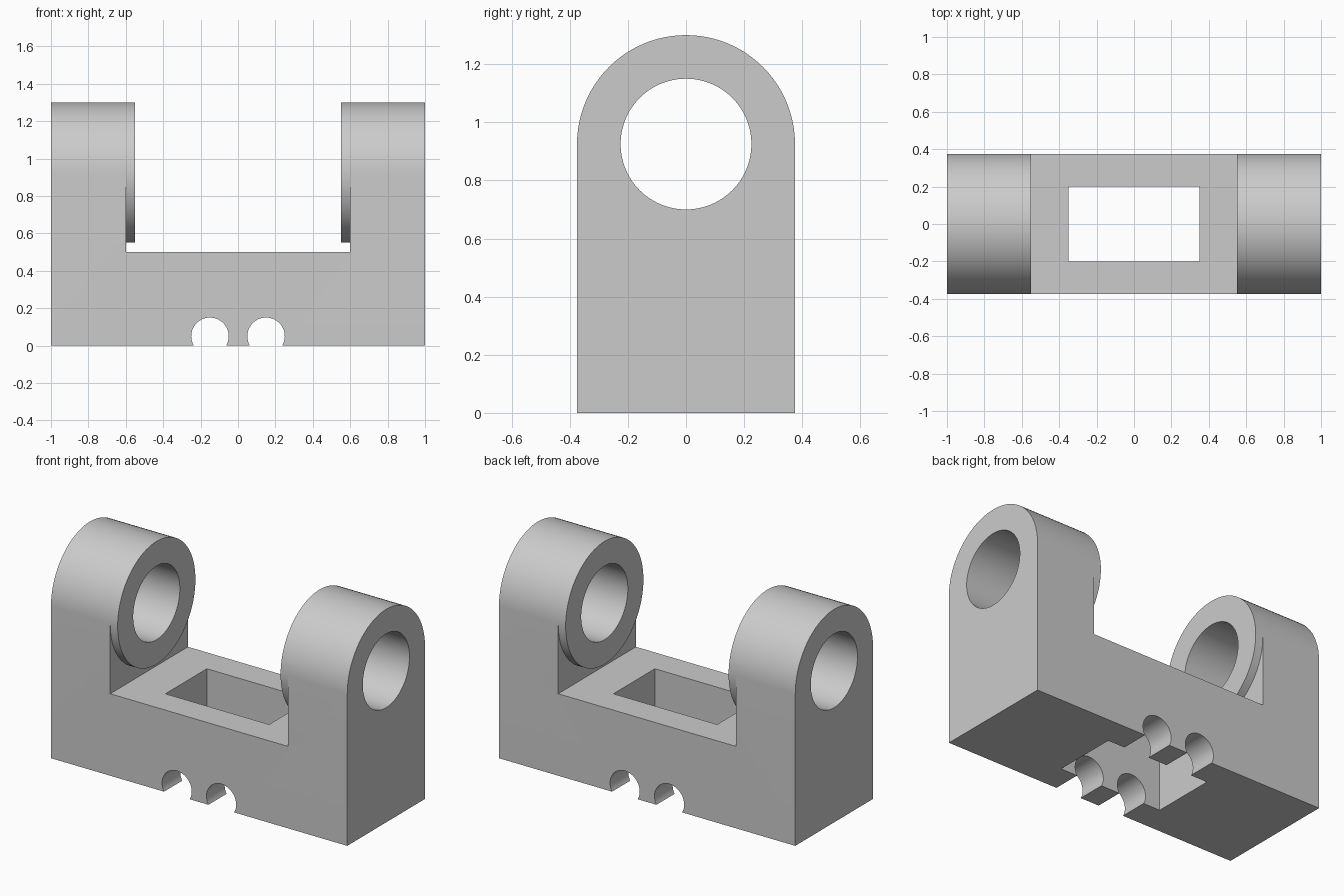
import bpy, bmesh, math

if "Cube" in bpy.data.objects:
    bpy.data.objects.remove(bpy.data.objects["Cube"], do_unlink=True)

HALF_DEPTH = 0.375
AXLE_Z = 0.925
BORE = 0.225
SIDES = 96

grey = bpy.data.materials.new("light_grey")
grey.use_nodes = True
colour = (0.6, 0.6, 0.6, 1)
grey.diffuse_color = colour
grey.node_tree.nodes["Principled BSDF"].inputs["Base Color"].default_value = colour


def arc(cx, cz, r, start, end, n):
    steps = [start + (end - start) * i / n for i in range(n + 1)]
    return [(cx + r * math.cos(a), cz + r * math.sin(a)) for a in steps]


def circle(cx, cz, r, n=SIDES):
    return arc(cx, cz, r, 0, math.tau, n)[:-1]


def prism(name, outline, axis, lo, hi):
    """Extrude an outline (horizontal, z) along the x or y axis."""
    bm = bmesh.new()

    def place(u, z, d):
        return (d, u, z) if axis == "x" else (u, d, z)

    face = bm.faces.new([bm.verts.new(place(u, z, lo)) for u, z in outline])
    extruded = bmesh.ops.extrude_face_region(bm, geom=[face])["geom"]
    verts = [g for g in extruded if isinstance(g, bmesh.types.BMVert)]
    bmesh.ops.translate(bm, verts=verts, vec=place(0, 0, hi - lo))
    bmesh.ops.recalc_face_normals(bm, faces=bm.faces)
    mesh = bpy.data.meshes.new(name)
    bm.to_mesh(mesh)
    bm.free()
    mesh.materials.append(grey)
    obj = bpy.data.objects.new(name, mesh)
    bpy.context.collection.objects.link(obj)
    return obj


def combine(obj, cutter, operation="DIFFERENCE"):
    """Apply a boolean, then discard the cutter."""
    cutter.hide_render = True
    mod = obj.modifiers.new("cut", "BOOLEAN")
    mod.operation = operation
    mod.solver = "EXACT"
    mod.object = cutter
    bpy.ops.object.select_all(action="DESELECT")
    bpy.context.view_layer.objects.active = obj
    obj.select_set(True)
    bpy.ops.object.modifier_apply(modifier=mod.name)
    bpy.data.objects.remove(cutter, do_unlink=True)


def smooth(obj):
    bpy.ops.object.select_all(action="DESELECT")
    bpy.context.view_layer.objects.active = obj
    obj.select_set(True)
    bpy.ops.object.shade_smooth_by_angle(angle=math.radians(30))


# U-shaped frame, trimmed to the arched side profile
u_shape = [(-1, -0.1), (1, -0.1), (1, 1.5), (0.6, 1.5),
           (0.6, 0.5), (-0.6, 0.5), (-0.6, 1.5), (-1, 1.5)]
frame = prism("bracket_frame", u_shape, "y", -0.5, 0.5)
arch = [(-HALF_DEPTH, 0), (HALF_DEPTH, 0)]
arch += arc(0, AXLE_Z, HALF_DEPTH, 0, math.pi, SIDES // 2)
combine(frame, prism("arch_cutter", arch, "x", -1.2, 1.2), "INTERSECT")

# Axle bore through both uprights
combine(frame, prism("bore_cutter", circle(0, AXLE_Z, BORE), "x", -1.2, 1.2))

# Rectangular window through the base
window = [(-0.35, -0.1), (0.35, -0.1), (0.35, 0.7), (-0.35, 0.7)]
combine(frame, prism("window_cutter", window, "y", -0.2, 0.2))

# Pair of round channels along the underside
for x in (-0.15, 0.15):
    combine(frame, prism("channel_cutter", circle(x, 0.05, 0.1, 64), "y", -0.6, 0.6))
smooth(frame)

# Raised ring bosses on the inner faces of the uprights
for name, lo, hi in (("left_boss", 0.55, 0.6), ("right_boss", -0.6, -0.55)):
    boss = prism(name, circle(0, AXLE_Z, HALF_DEPTH), "x", lo, hi)
    combine(boss, prism("boss_cutter", circle(0, AXLE_Z, BORE), "x", lo - 0.1, hi + 0.1))
    smooth(boss)
